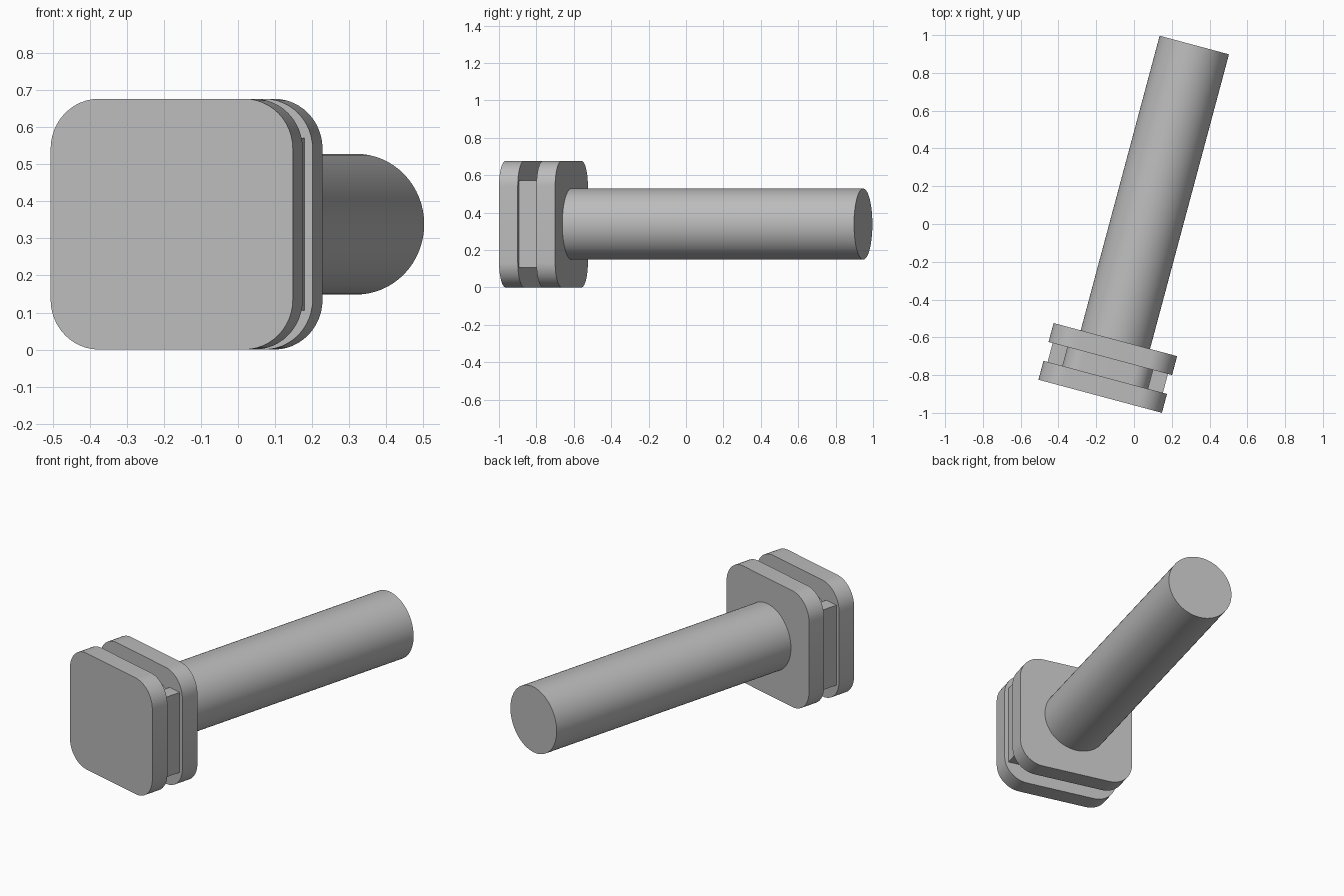
import bpy
import bmesh
from math import sin, cos, pi, radians
from mathutils import Matrix, Vector

if "Cube" in bpy.data.objects:
    bpy.data.objects.remove(bpy.data.objects["Cube"], do_unlink=True)

grey = bpy.data.materials.new("plain grey")
grey.use_nodes = True
grey.diffuse_color = (0.5, 0.5, 0.5, 1)
grey.node_tree.nodes["Principled BSDF"].inputs["Base Color"].default_value = (0.5, 0.5, 0.5, 1)

SIZE = 0.677    # side of the square plates
STEP = 0.1035   # thickness of each layer
LENGTH = 1.925  # front face to shaft end
CORE = 0.466    # side of the core between the plates

# Local frame: x across, y along the shaft from the front face, z up
frame = Matrix.Translation((-0.179, -0.912, SIZE / 2)) @ Matrix.Rotation(radians(-15), 4, 'Z')


def rounded(width, height, radius, steps=12):
    """Outline of a rounded rectangle in the x-z plane."""
    points = []
    for i, (sx, sz) in enumerate([(1, 1), (-1, 1), (-1, -1), (1, -1)]):
        cx, cz = sx * (width / 2 - radius), sz * (height / 2 - radius)
        for k in range(steps + 1):
            a = (i + k / steps) * pi / 2
            points.append((cx + radius * cos(a), cz + radius * sin(a)))
    return points


def extrude(name, outline, start, end, shift=0):
    """Solid made by sweeping an outline along the shaft direction."""
    bm = bmesh.new()
    face = bm.faces.new([bm.verts.new((x + shift, start, z)) for x, z in outline])
    swept = bmesh.ops.extrude_face_region(bm, geom=[face])["geom"]
    bmesh.ops.translate(bm, vec=Vector((0, end - start, 0)),
                        verts=[g for g in swept if isinstance(g, bmesh.types.BMVert)])
    bmesh.ops.remove_doubles(bm, verts=bm.verts[:], dist=1e-5)
    bmesh.ops.recalc_face_normals(bm, faces=bm.faces[:])
    bm.transform(frame)
    mesh = bpy.data.meshes.new(name)
    bm.to_mesh(mesh)
    bm.free()
    mesh.materials.append(grey)
    obj = bpy.data.objects.new(name, mesh)
    bpy.context.collection.objects.link(obj)
    bpy.ops.object.select_all(action='DESELECT')
    obj.select_set(True)
    bpy.context.view_layer.objects.active = obj
    bpy.ops.object.shade_smooth_by_angle(angle=radians(30))
    return obj


# Two rounded plates
plate = rounded(SIZE, SIZE, 0.135)
extrude("front_plate", plate, 0, STEP)
extrude("back_plate", plate, 2 * STEP, 3 * STEP)

# Rounded core with a flat block on each side, filling the gap
extrude("core", rounded(CORE, CORE, 0.09), STEP, 2 * STEP)
ear = 0.083
half_w, half_h = ear / 2, CORE / 2
block = [(half_w, half_h), (-half_w, half_h), (-half_w, -half_h), (half_w, -half_h)]
for side, sign in (("left", 1), ("right", -1)):
    extrude(side + "_block", block, STEP, 2 * STEP, sign * (CORE + ear) / 2)

# Round shaft
circle = [(0.19 * cos(2 * pi * i / 64), 0.19 * sin(2 * pi * i / 64)) for i in range(64)]
extrude("shaft", circle, 3 * STEP, LENGTH)
